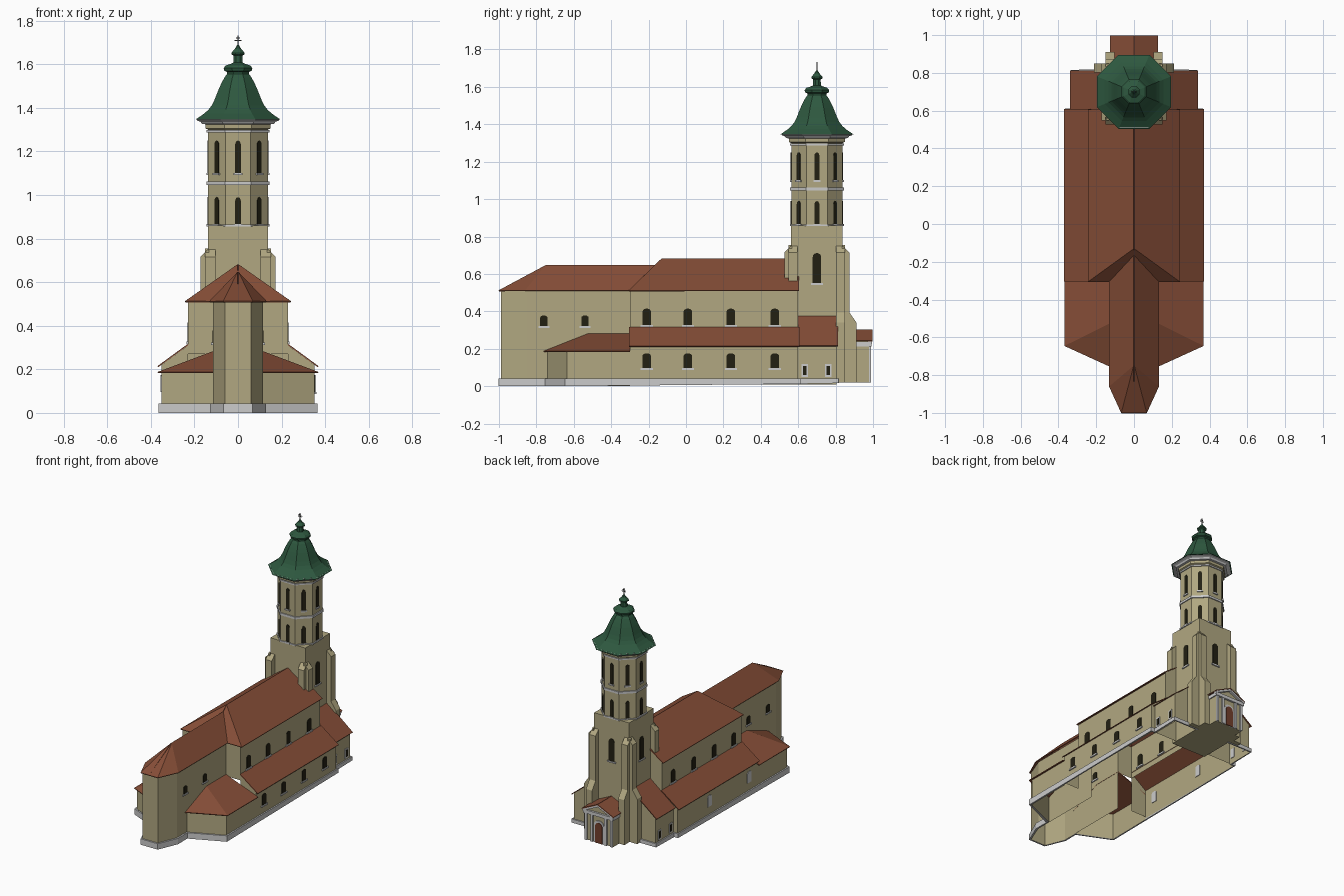
import bpy, bmesh, math
from mathutils import Vector as V

if "Cube" in bpy.data.objects:
    bpy.data.objects.remove(bpy.data.objects["Cube"])

def mat(name, c):
    m = bpy.data.materials.new(name)
    m.diffuse_color = (*c, 1)
    m.use_nodes = True
    m.node_tree.nodes["Principled BSDF"].inputs["Base Color"].default_value = m.diffuse_color
    return m

WALL = mat("beige plaster", (0.44, 0.39, 0.22))
ROOF = mat("brown tile", (0.235, 0.075, 0.038))
GREEN = mat("green copper", (0.027, 0.098, 0.05))
STONE = mat("pale stone", (0.6, 0.6, 0.6))
DARK = mat("dark glass", (0.016, 0.014, 0.006))
DOOR = mat("door wood", (0.17, 0.05, 0.025))
IRON = mat("iron", (0.06, 0.06, 0.06))
TC = 0.7      # tower centre y
TH = 0.138    # tower half width

def finish(name, bm, m, mirror=False, thick=0):
    bmesh.ops.recalc_face_normals(bm, faces=bm.faces)
    me = bpy.data.meshes.new(name)
    bm.to_mesh(me)
    bm.free()
    me.materials.append(m)
    ob = bpy.data.objects.new(name, me)
    bpy.context.collection.objects.link(ob)
    if thick:
        s = ob.modifiers.new("thickness", 'SOLIDIFY')
        s.thickness, s.offset = thick, 0
    if mirror:
        ob.modifiers.new("mirror", 'MIRROR').use_clip = True
    return ob

def add(bm, polys):
    for p in polys:
        bm.faces.new([bm.verts.new(q) for q in p])
    bmesh.ops.remove_doubles(bm, verts=bm.verts, dist=1e-5)

def sheets(name, polys, m, mirror=True, thick=0):
    bm = bmesh.new()
    add(bm, polys)
    return finish(name, bm, m, mirror, thick)

def walls(name, path, z0, z1, m=WALL, thick=0):
    base = z0 if callable(z0) else (lambda y: z0)
    return sheets(name, [[(*a, base(a[1])), (*b, base(b[1])), (*b, z1), (*a, z1)]
                         for a, b in zip(path, path[1:])], m, True, thick)

def prism(bm, pts, off):
    a = [bm.verts.new(p) for p in pts]
    b = [bm.verts.new(V(p) + off) for p in pts]
    bm.faces.new(a)
    bm.faces.new(b[::-1])
    for i in range(len(a)):
        j = (i + 1) % len(a)
        bm.faces.new((a[i], b[i], b[j], a[j]))

def box(bm, lo, hi):
    prism(bm, [(lo[0], lo[1], lo[2]), (hi[0], lo[1], lo[2]), (hi[0], hi[1], lo[2]), (lo[0], hi[1], lo[2])],
          V((0, 0, hi[2] - lo[2])))

def plates(name, spots, w, z0, z1, rise, m=DARK, depth=0.008, mirror=False):
    """Arched thin plates; a spot is (x, y, outward angle in degrees)."""
    bm = bmesh.new()
    for x, y, ang in spots:
        a = math.radians(ang)
        n, t = V((math.cos(a), math.sin(a), 0)), V((-math.sin(a), math.cos(a), 0))
        o = V((x, y, 0)) - n * depth / 2
        prof = [(-w / 2, z0), (w / 2, z0)]
        if rise:
            prof += [(w / 2 * math.cos(k * math.pi / 6), z1 - rise + rise * math.sin(k * math.pi / 6)) for k in range(7)]
        else:
            prof += [(w / 2, z1), (-w / 2, z1)]
        prism(bm, [o + t * u + V((0, 0, z)) for u, z in prof], n * depth)
    return finish(name, bm, m, mirror)

def windows(name, spots, w, z0, z1, rise, mirror=False):
    plates(name, spots, w, z0, z1, rise, DARK, 0.006, mirror)
    plates(name + "_sills", spots, w * 1.45, z0 - 0.008, z0 + 0.002, 0, STONE, 0.016, mirror)

def lathe(name, prof, m, segs=8, cap=False):
    """Polygonal turned shape on the tower axis; radii are flat-to-centre."""
    bm = bmesh.new()
    k = 1 / math.cos(math.pi / segs)
    rings = [[bm.verts.new((r * k * math.cos((i + .5) * math.tau / segs),
                            TC + r * k * math.sin((i + .5) * math.tau / segs), z)) for i in range(segs)]
             for r, z in prof]
    for a, b in zip(rings, rings[1:]):
        for i in range(segs):
            j = (i + 1) % segs
            bm.faces.new((a[i], a[j], b[j], b[i]))
    if cap:
        bm.faces.new(rings[-1])
        bm.faces.new(rings[0][::-1])
    return finish(name, bm, m)

# Choir with polygonal end
walls("choir_walls", [(0, -.99), (.06, -.99), (.115, -.85), (.115, -.3)], 0, .51)
tip = (0, -.75, .645)
sheets("choir_roof", [
    [(0, -1, .51), (.067, -1, .51), tip],
    [(.067, -1, .51), (.13, -.86, .51), tip],
    [(.13, -.86, .51), (.13, -.305, .51), (0, -.166, .645), tip]], ROOF, thick=.006)
windows("choir_windows", [(.115, -.76, 0), (.115, -.54, 0)], .04, .32, .378, .012, True)

# Nave
walls("nave_walls", [(.115, -.3), (.229, -.3), (.229, .6)], .27, .51)
sheets("nave_gable", [[(0, .6, .3), (.229, .6, .3), (.229, .6, .515), (0, .6, .675)]], WALL)
sheets("nave_roof", [
    [(.242, -.305, .51), (.242, .605, .51), (0, .605, .68), (0, -.13, .68)],
    [(0, -.305, .51), (.242, -.305, .51), (0, -.13, .68)]], ROOF, thick=.006)
BAYS = (-.21, .01, .24, .475)
windows("nave_windows", [(.229, y, 0) for y in BAYS], .045, .325, .415, .015, True)

# Aisles and tower annexes share one lean-to form
def lean_to(name, xi, xo, zi, zo, y0, y1, over):
    ends = [[(xi, y, .02), (xo, y, .02), (xo, y, zo), (xi, y, zi)] for y in (y0, y1)]
    sheets(name + "_walls", ends + [[(xo, y0, .01), (xo, y1, .01), (xo, y1, zo), (xo, y0, zo)]], WALL)
    e, z = xo + over, zo - over * (zi - zo) / (xo - xi)
    sheets(name + "_roof", [[(xi, y0 - .005, zi + .004), (e, y0 - .005, z + .004),
                             (e, y1 + .008, z + .004), (xi, y1 + .008, zi + .004)]], ROOF, thick=.006)

lean_to("aisle", .229, .352, .31, .22, -.3, .6, .016)
lean_to("annex", .135, .322, .37, .222, .6, .805, .014)
windows("aisle_windows_right", [(.352, y, 0) for y in BAYS], .045, .095, .175, .012)
plates("aisle_windows_left", [(-.352, y, 180) for y in BAYS[::2]], .045, .095, .175, .012, STONE)
spots = [(.322, .635, 0), (.322, .76, 0)]
plates("annex_window_frames", spots, .036, .05, .118, 0, STONE, .008, True)
plates("annex_windows", [(.323, .635, 0), (.323, .76, 0)], .02, .06, .108, 0, DARK, .01, True)

# Side chapels flanking the choir
walls("chapel_walls", [(.115, -.74), (.352, -.635), (.352, -.3)], 0, .19)
sheets("chapel_roof", [
    [(.115, -.76, .185), (.368, -.645, .185), (.115, -.52, .28)],
    [(.368, -.645, .185), (.368, -.3, .185), (.115, -.3, .28), (.115, -.52, .28)]], ROOF, thick=.006)

# Stone plinth, rising with the ground toward the back
walls("plinth", [(0, -.997), (.064, -.997), (.122, -.857), (.122, -.75), (.36, -.643), (.36, .607),
                 (.33, .607), (.33, .812), (.13, .812)], lambda y: .02 * max(0, y), .042, STONE, .012)

# Square lower tower
bm = bmesh.new()
box(bm, (-TH, TC - TH, .02), (TH, TC + TH, .86))
finish("tower_base", bm, WALL)
windows("tower_tall_windows", [(TH, TC, 0), (0, TC + TH, 90), (-TH, TC, 180)], .045, .55, .712, .022)

# Stepped corner buttresses, two to each corner
bm = bmesh.new()
FULL = [(0, .02), (.078, .02), (.078, .34), (.04, .395), (.04, .715), (0, .755)]
HIGH = [(0, .55), (.04, .55), (.04, .715), (0, .755)]
for k in range(4):
    a = k * math.pi / 2
    n, t = V((math.cos(a), math.sin(a), 0)), V((-math.sin(a), math.cos(a), 0))
    for s in (-1, 1):
        corner = n * TH + t * s * .127
        prof = FULL if corner.y > 0 else HIGH
        o = V((0, TC, 0)) + corner - t * .024
        prism(bm, [o + n * (d - .005) + V((0, 0, z)) for d, z in prof], t * .048)
finish("tower_buttresses", bm, WALL)

# Octagonal belfry with bands and cornice
lathe("belfry_walls", [(TH - .001, .86), (TH - .001, 1.3), (.15, 1.306), (.15, 1.33)], WALL)
for nm, z0, z1 in (("belfry_sill_band", .855, .864), ("belfry_middle_band", 1.046, 1.062), ("belfry_upper_band", 1.288, 1.298)):
    lathe(nm, [(.13, z0), (.144, z0), (.144, z1), (.13, z1)], STONE)
lathe("belfry_cornice", [(.14, 1.324), (.165, 1.326), (.172, 1.336), (.188, 1.342), (.188, 1.352), (.1, 1.352)], STONE)
faces8 = [((TH - .001) * math.cos(k * math.pi / 4), TC + (TH - .001) * math.sin(k * math.pi / 4), k * 45) for k in range(8)]
windows("belfry_lower_windows", faces8, .027, .866, .99, .02)
windows("belfry_upper_windows", faces8, .027, 1.1, 1.25, .02)

# Bell-shaped copper roof with lantern and finial
lathe("copper_dome", [(.196, 1.346), (.178, 1.358), (.155, 1.374), (.135, 1.392), (.12, 1.412), (.108, 1.437),
                      (.097, 1.465), (.087, 1.49), (.075, 1.515), (.062, 1.54), (.05, 1.556), (.05, 1.565),
                      (.063, 1.57), (.066, 1.583), (.056, 1.595), (.034, 1.602), (.021, 1.608), (.02, 1.64),
                      (.03, 1.646), (.03, 1.653), (.014, 1.672), (.004, 1.688)], GREEN, cap=True)

# Cross on top
bm = bmesh.new()
box(bm, (-.002, TC - .002, 1.68), (.002, TC + .002, 1.733))
for z, w in ((1.708, .016), (1.719, .01)):
    box(bm, (-w, TC - .002, z), (w, TC + .002, z + .004))
finish("cross", bm, IRON)

# Back portal: body, gable roof, pilasters, mouldings and door
bm = bmesh.new()
prism(bm, [(-.11, .83, .02), (.11, .83, .02), (.11, .83, .24), (0, .83, .292), (-.11, .83, .24)], V((0, .148, 0)))
finish("portal_body", bm, WALL)
sheets("portal_roof", [[(0, .84, .3), (.125, .84, .241), (.125, .998, .241), (0, .998, .3)]], ROOF, thick=.006)
bm = bmesh.new()
for x in (-.1, -.055, .055, .1):
    box(bm, (x - .009, .972, .02), (x + .009, .988, .212))
box(bm, (-.118, .9, .212), (.118, .992, .236))
for s in (-1, 1):
    prism(bm, [(0, .97, .297), (s * .12, .97, .24), (s * .12, .97, .226), (0, .97, .282)], V((0, .025, 0)))
finish("portal_stonework", bm, STONE)
plates("portal_door_frame", [(0, .979, 90)], .08, .02, .18, .035, STONE)
plates("portal_door", [(0, .982, 90)], .056, .02, .165, .026, DOOR)
